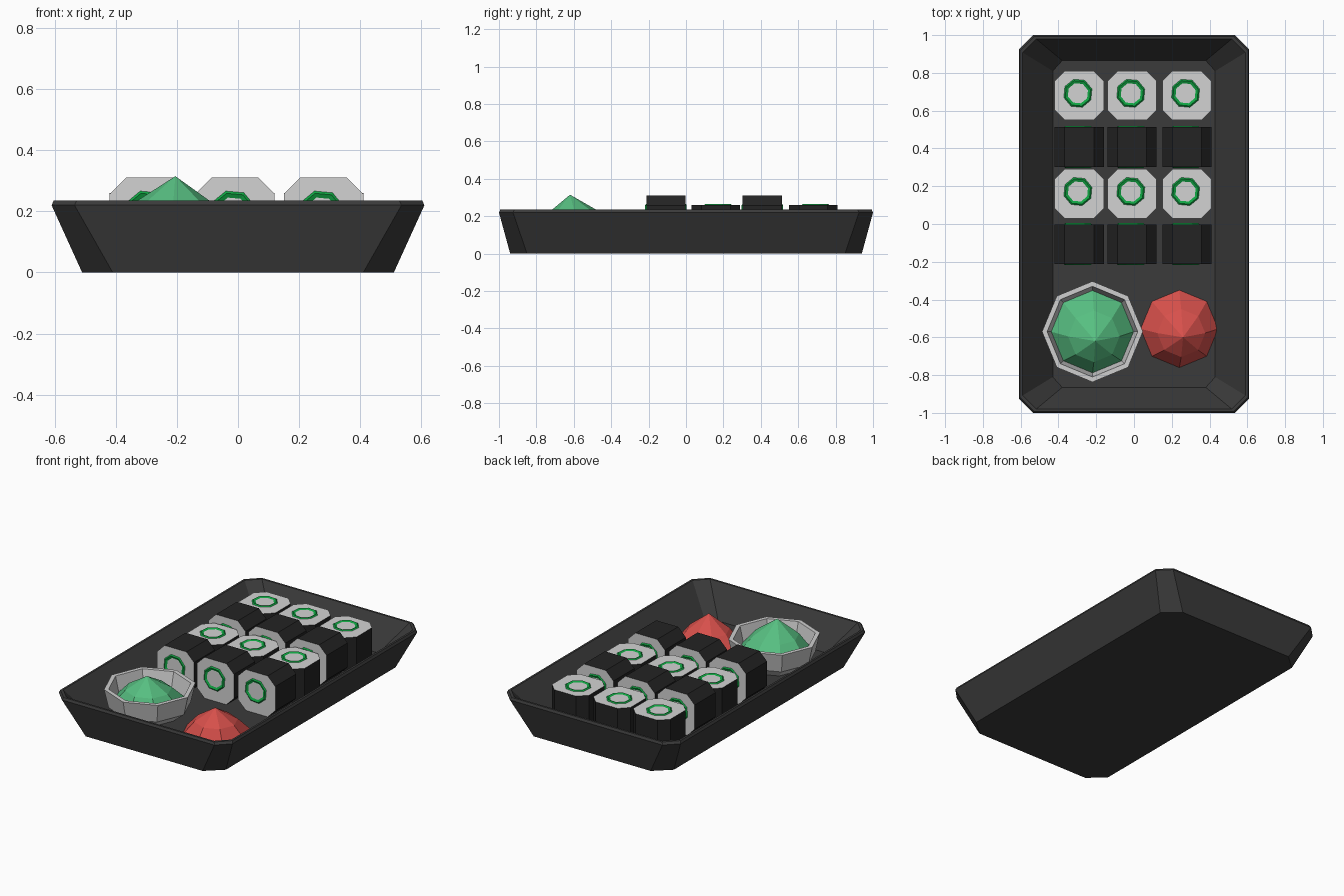
import bpy, bmesh, math

if "Cube" in bpy.data.objects:
    bpy.data.objects.remove(bpy.data.objects["Cube"])


def material(name, rgb):
    m = bpy.data.materials.new(name)
    m.diffuse_color = (*rgb, 1)
    m.use_nodes = True
    m.node_tree.nodes["Principled BSDF"].inputs["Base Color"].default_value = m.diffuse_color
    return m


TRAY = material("tray charcoal", (0.043, 0.043, 0.043))
NORI = material("seaweed black", (0.017, 0.017, 0.017))
RICE = material("rice white", (0.65, 0.65, 0.65))
FILL = material("filling green", (0.005, 0.38, 0.055))
PASTE = material("paste green", (0.095, 0.52, 0.22))
RED = material("ginger red", (0.68, 0.08, 0.07))
BOWL = material("bowl white", (0.62, 0.62, 0.62))


def chamfered(x, y, cx, cy, z):
    """Rectangle of half size x, y with its corners cut off."""
    return [(x, -y + cy, z), (x, y - cy, z), (x - cx, y, z), (-x + cx, y, z),
            (-x, y - cy, z), (-x, -y + cy, z), (-x + cx, -y, z), (x - cx, -y, z)]


def circle(r, z, n=8, turn=0.0, cx=0.0, cy=0.0):
    return [(cx + r * math.cos(turn + i * math.tau / n),
             cy + r * math.sin(turn + i * math.tau / n), z) for i in range(n)]


def loft(bm, rings, start=True, end=True, mat=0, cap_mat=0):
    """Skin a stack of rings, optionally closing both ends."""
    vs = [[bm.verts.new(p) for p in r] for r in rings]
    n = len(vs[0])
    for a, b in zip(vs, vs[1:]):
        for i in range(n):
            j = (i + 1) % n
            bm.faces.new((a[i], a[j], b[j], b[i])).material_index = mat
    if start:
        bm.faces.new(vs[0][::-1]).material_index = cap_mat
    if end:
        bm.faces.new(vs[-1]).material_index = cap_mat
    return vs


def mesh_from(bm, name, mats):
    me = bpy.data.meshes.new(name)
    bm.to_mesh(me)
    bm.free()
    for m in mats:
        me.materials.append(m)
    return me


def place(name, me, loc=(0, 0, 0), rot=(0, 0, 0)):
    ob = bpy.data.objects.new(name, me)
    ob.location, ob.rotation_euler = loc, rot
    bpy.context.collection.objects.link(ob)
    return ob


# Tray: sloped outside, thin lip, sloped inside, flat floor
FLOOR = 0.05
bm = bmesh.new()
loft(bm, [chamfered(0.51, 0.94, 0.10, 0.09, 0),
          chamfered(0.61, 1.0, 0.075, 0.075, 0.22),
          chamfered(0.603, 0.993, 0.075, 0.075, 0.235),
          chamfered(0.59, 0.98, 0.072, 0.072, 0.235),
          chamfered(0.43, 0.865, 0.05, 0.055, FLOOR)])
place("tray", mesh_from(bm, "tray", [TRAY]))

# Roll: seaweed sides, rice ends, raised green ring of filling on each end
LENGTH, HALF, CUT = 0.21, 0.13, 0.053
bm = bmesh.new()
loft(bm, [chamfered(HALF, HALF, CUT, CUT, z) for z in (-LENGTH / 2, LENGTH / 2)],
     mat=0, cap_mat=1)
for s in (-1, 1):
    rings = [circle(r, s * (LENGTH / 2 + h), 8, 0.3, -0.007, 0.012)
             for r, h in ((0.079, -0.001), (0.070, 0.006), (0.053, -0.001))]
    if s < 0:
        rings.reverse()
    loft(bm, rings, False, False, mat=2)
roll = mesh_from(bm, "roll", [NORI, RICE, FILL])

for i, x in enumerate((-0.29, -0.01, 0.28)):
    for j, y in enumerate((0.68, 0.16)):
        place(f"standing_roll_{j}_{i}", roll, (x, y, FLOOR + LENGTH / 2))
    for j, y in enumerate((0.408, -0.107)):
        place(f"lying_roll_{j}_{i}", roll, (x, y, FLOOR + HALF), (math.pi / 2, 0, 0))

# Sauce bowl: eight sides, flat rim, hollow
bm = bmesh.new()
loft(bm, [circle(r, z) for r, z in ((0.165, FLOOR), (0.24, 0.11), (0.267, 0.228),
                                    (0.24, 0.228), (0.215, 0.12), (0.15, 0.07))])
place("bowl", mesh_from(bm, "bowl", [BOWL]), (-0.22, -0.57, 0))


# Mounds: faceted heap with an off-centre peak
def mound(name, mat, loc, r, h, peak, turn):
    bm = bmesh.new()
    base, mid = loft(bm, [circle(r, 0, 8, turn),
                          circle(r * 0.62, h * 0.5, 8, turn, peak[0] * 0.5, peak[1] * 0.5)],
                     end=False)
    top = bm.verts.new((*peak, h))
    for i in range(8):
        bm.faces.new((mid[i], mid[(i + 1) % 8], top))
    place(name, mesh_from(bm, name, [mat]), loc)


mound("paste_mound", PASTE, (-0.22, -0.57, 0.13), 0.22, 0.185, (0.015, -0.05), 0)
mound("ginger_mound", RED, (0.24, -0.555, FLOOR), 0.205, 0.182, (0.02, -0.045), 0)
